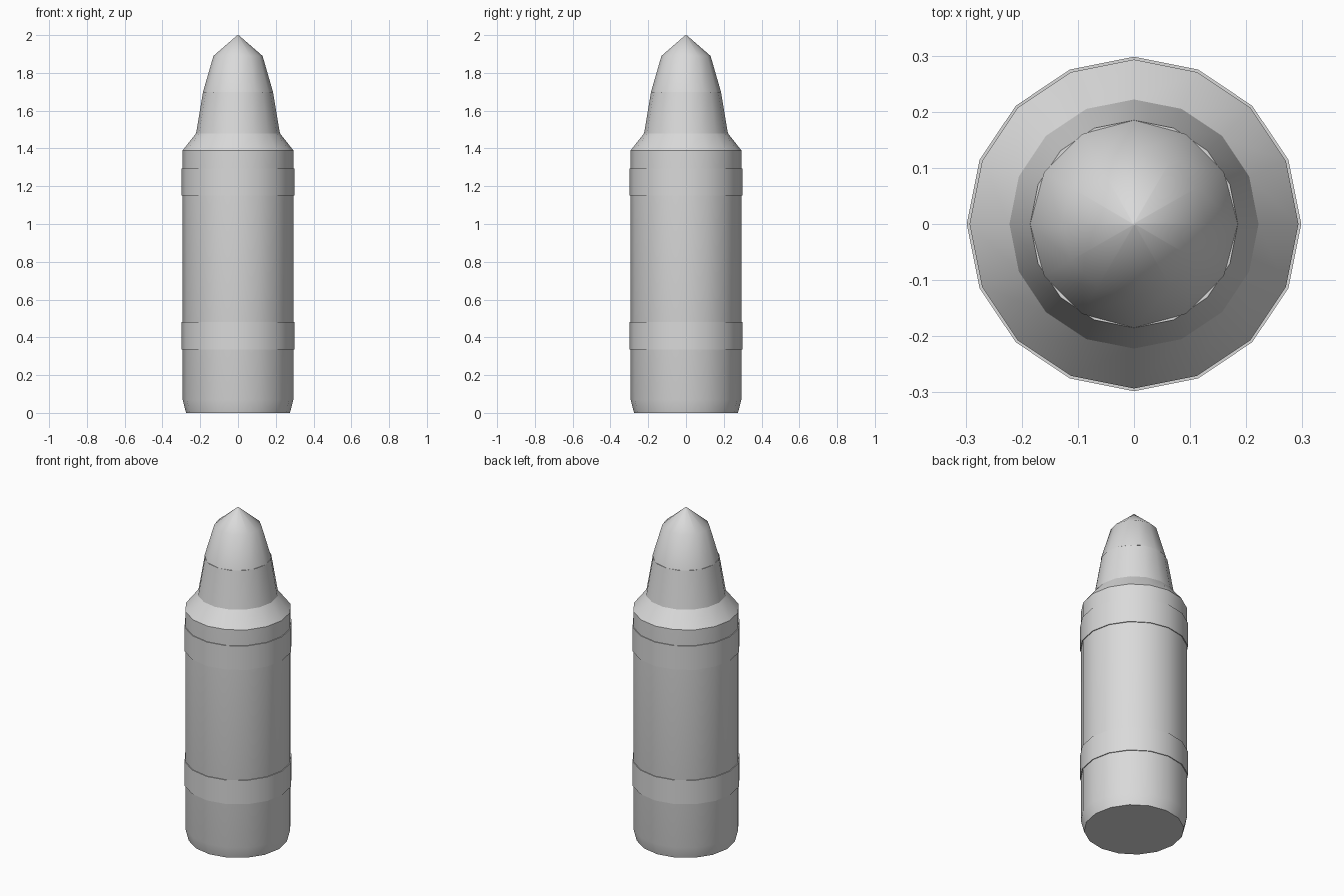
import bpy, bmesh, math

cube = bpy.data.objects.get("Cube")
if cube:
    bpy.data.objects.remove(cube, do_unlink=True)

# Single grey finish
grey = bpy.data.materials.new("light_grey")
grey.use_nodes = True
colour = (0.7, 0.7, 0.7, 1)
grey.diffuse_color = colour
grey.node_tree.nodes["Principled BSDF"].inputs["Base Color"].default_value = colour


def lathe(name, profile, sides, smooth_angle):
    """Closed turned part from (radius, height) points, listed bottom to top."""
    bm = bmesh.new()
    rings = []
    for radius, height in profile:
        angles = [2 * math.pi * i / sides for i in range(sides)]
        rings.append([bm.verts.new((radius * math.cos(a), radius * math.sin(a), height))
                      for a in angles])
    for low, high in zip(rings, rings[1:]):
        for i in range(sides):
            j = (i + 1) % sides
            bm.faces.new((low[i], low[j], high[j], high[i]))
    bm.faces.new(rings[0][::-1])
    bm.faces.new(rings[-1])
    mesh = bpy.data.meshes.new(name)
    bm.to_mesh(mesh)
    bm.free()
    mesh.materials.append(grey)
    obj = bpy.data.objects.new(name, mesh)
    bpy.context.collection.objects.link(obj)
    bpy.ops.object.select_all(action="DESELECT")
    obj.select_set(True)
    bpy.context.view_layer.objects.active = obj
    bpy.ops.object.shade_smooth_by_angle(angle=math.radians(smooth_angle))
    return obj


# Casing with bevelled foot, shoulder and tapered neck
lathe("casing", [(0.275, 0), (0.293, 0.07), (0.293, 1.39), (0.222, 1.48), (0.185, 1.70)], 16, 28)

# Pointed nose with a tiny flat tip
lathe("nose", [(0.185, 1.70), (0.13, 1.89), (0.003, 2.0)], 12, 45)

# Raised bands round the casing
for name, bottom, top in (("lower_band", 0.335, 0.48), ("upper_band", 1.15, 1.295)):
    lathe(name, [(0.298, bottom), (0.298, top)], 16, 28)
